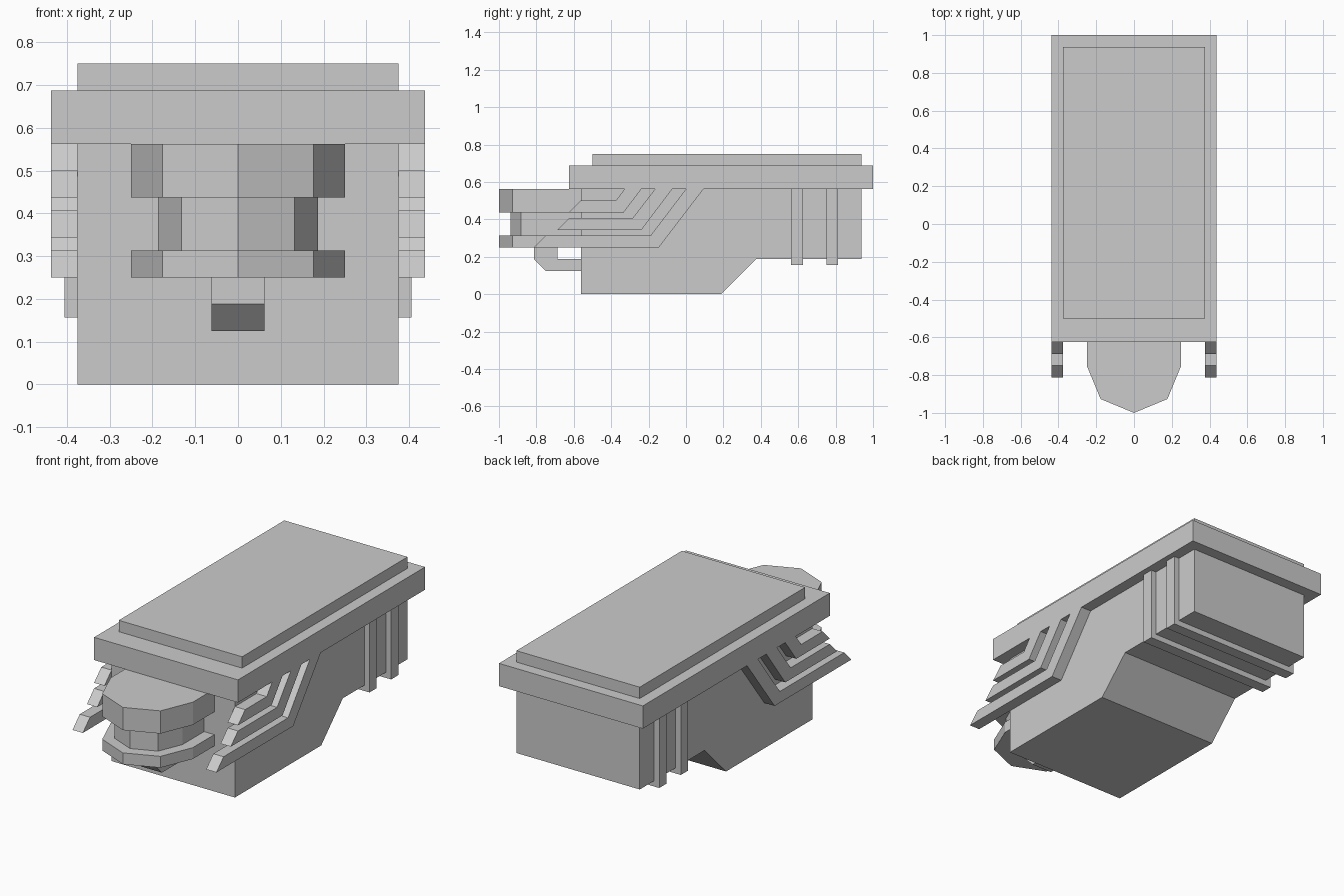
import bpy, bmesh
from math import sin, cos, radians

if "Cube" in bpy.data.objects:
    bpy.data.objects.remove(bpy.data.objects["Cube"])


def prism(name, pts, place, axis_vec):
    """Extrude a flat outline: place maps 2D to 3D, axis_vec is the sweep."""
    bm = bmesh.new()
    face = bm.faces.new([bm.verts.new(place(a, b)) for a, b in pts])
    ext = bmesh.ops.extrude_face_region(bm, geom=[face])["geom"]
    verts = [v for v in ext if isinstance(v, bmesh.types.BMVert)]
    bmesh.ops.translate(bm, vec=axis_vec, verts=verts)
    bmesh.ops.recalc_face_normals(bm, faces=bm.faces)
    mesh = bpy.data.meshes.new(name)
    bm.to_mesh(mesh)
    bm.free()
    obj = bpy.data.objects.new(name, mesh)
    bpy.context.collection.objects.link(obj)
    return obj


def side_profile(name, pts, x0, x1):
    return prism(name, pts, lambda y, z: (x0, y, z), (x1 - x0, 0, 0))


def plan(name, pts, z0, z1):
    return prism(name, pts, lambda x, y: (x, y, z0), (0, 0, z1 - z0))


def box(name, half_x, y0, y1, z0, z1):
    return plan(name, [(-half_x, y0), (half_x, y0), (half_x, y1), (-half_x, y1)], z0, z1)


# Main body with stepped underside
side_profile("body", [(-0.5625, 0), (0.1875, 0), (0.375, 0.1875), (0.9375, 0.1875),
                      (0.9375, 0.5625), (-0.5625, 0.5625)], -0.375, 0.375)

# Lid
box("lid_rim", 0.4375, -0.625, 1, 0.5625, 0.6875)
box("lid_top", 0.375, -0.5, 0.9375, 0.6875, 0.75)

# Straps wrapping the rear section
for i, y in enumerate((0.5625, 0.75)):
    box(f"rear_strap_{i + 1}", 0.40625, y, y + 0.0625, 0.15625, 0.5625)

# Three bent exhaust pipes per side: tip y, lower z, bend y (top, bottom), end y (top, bottom)
pipes = [(-0.625, 0.4375, -0.375, -0.333, -0.328, -0.238),
         (-0.6875, 0.344, -0.285, -0.238, -0.165, -0.073),
         (-0.8125, 0.25, -0.19, -0.145, 0.0, 0.094)]
for i, (tip, z, bend_t, bend_b, end_t, end_b) in enumerate(pipes):
    pts = [(tip, z), (bend_b, z), (end_b, 0.5625), (end_t, 0.5625),
           (bend_t, z + 0.0625), (tip + 0.0625, z + 0.0625)]
    for side, s in (("right", 1), ("left", -1)):
        side_profile(f"{side}_pipe_{i + 1}", pts, s * 0.375, s * 0.4375)

# Front turret: three layers, half octagon running back into the body
for name, r, z0, z1 in (("turret_top", 0.25, 0.4375, 0.5625),
                        ("turret_neck", 0.1875, 0.3125, 0.4375),
                        ("turret_base", 0.25, 0.25, 0.3125)):
    arc = [(r * cos(radians(a)), -0.75 + r * sin(radians(a))) for a in range(180, 361, 45)]
    plan(name, arc + [(r, -0.5625), (-r, -0.5625)], z0, z1)

# Hooked bracket holding the turret
side_profile("turret_bracket", [(-0.5625, 0.125), (-0.75, 0.125), (-0.8125, 0.1875),
                                (-0.8125, 0.25), (-0.6875, 0.25), (-0.6875, 0.1875),
                                (-0.5625, 0.1875)], -0.0625, 0.0625)
